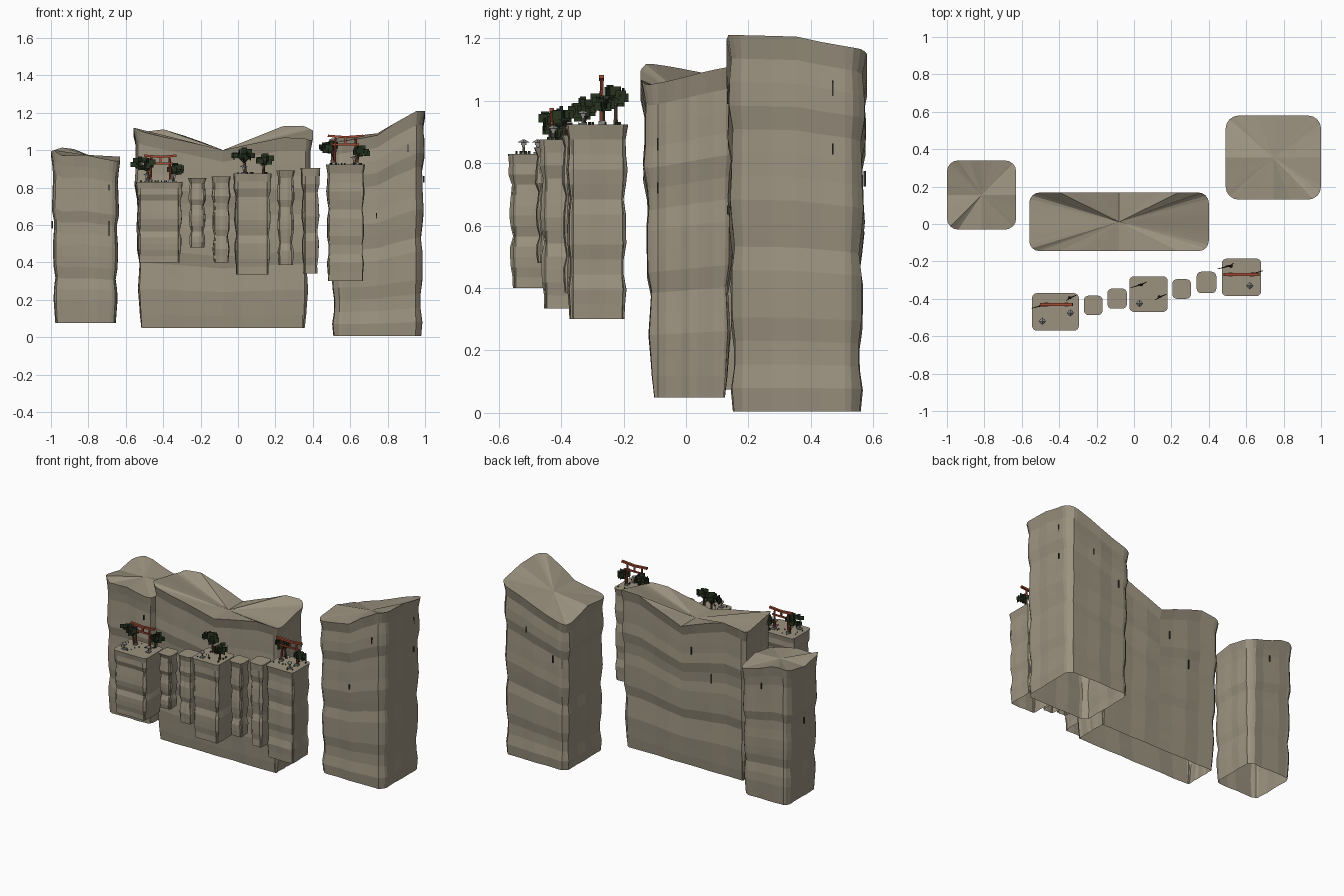
import bpy, bmesh, math, random
from mathutils import Matrix, Vector

if "Cube" in bpy.data.objects:
    bpy.data.objects.remove(bpy.data.objects["Cube"])

random.seed(7)


def material(name, rgb):
    m = bpy.data.materials.new(name)
    m.diffuse_color = (*rgb, 1)
    m.use_nodes = True
    m.node_tree.nodes["Principled BSDF"].inputs["Base Color"].default_value = m.diffuse_color
    return m


ROCK = material("tan rock", (0.33, 0.29, 0.215))
CRACK = material("dark crack", (0.03, 0.03, 0.025))
RED = material("red paint", (0.36, 0.07, 0.035))
LEAF = material("dark leaf", (0.022, 0.035, 0.015))
BARK = material("brown bark", (0.08, 0.05, 0.03))
STONE = material("grey stone", (0.25, 0.25, 0.24))


def finish(bm, name, mat):
    me = bpy.data.meshes.new(name)
    bm.to_mesh(me)
    bm.free()
    me.materials.append(mat)
    ob = bpy.data.objects.new(name, me)
    bpy.context.collection.objects.link(ob)
    return ob


def add_box(bm, c, s, rot=None):
    m = Matrix.Translation(c) @ (rot or Matrix()) @ Matrix.Diagonal((*s, 1))
    bmesh.ops.create_cube(bm, size=1, matrix=m)


def add_rod(bm, a, b, r1, r2, n=6):
    a, b = Vector(a), Vector(b)
    q = (b - a).to_track_quat('Z', 'Y').to_matrix().to_4x4()
    bmesh.ops.create_cone(bm, cap_ends=True, segments=n, radius1=r1, radius2=r2,
                          depth=(b - a).length, matrix=Matrix.Translation((a + b) / 2) @ q)


def outline(hx, hy, r, n_side, n_corner=4):
    """Rounded rectangle as (x, y, normal) tuples, anticlockwise."""
    pts = []
    corners = [(hx - r, hy - r), (r - hx, hy - r), (r - hx, r - hy), (hx - r, r - hy)]
    for i, (cx, cy) in enumerate(corners):
        for k in range(n_corner + 1):
            a = math.pi / 2 * (i + k / n_corner)
            n = Vector((math.cos(a), math.sin(a)))
            pts.append((cx + r * n.x, cy + r * n.y, n))
        nx, ny = corners[(i + 1) % 4]
        for k in range(1, n_side):
            t = k / n_side
            pts.append((cx + (nx - cx) * t + r * n.x, cy + (ny - cy) * t + r * n.y, n))
    return pts


def rim_height(u, v, rim):
    """Interpolate rim heights (u, v, z) around the outline by angle."""
    keys = sorted((math.atan2(b, a) % math.tau, z) for a, b, z in rim)
    keys = [(keys[-1][0] - math.tau, keys[-1][1])] + keys + [(keys[0][0] + math.tau, keys[0][1])]
    a = math.atan2(v, u) % math.tau
    for (a0, z0), (a1, z1) in zip(keys, keys[1:]):
        if a0 <= a <= a1:
            return z0 + (z1 - z0) * (a - a0) / max(a1 - a0, 1e-6)


def pillar(name, x0, x1, y0, y1, z0, rim, centre, r, amp, taper, rings, n_side):
    """Open-bottomed rock shaft with rippled walls and a fanned top."""
    cx, cy, hx, hy = (x0 + x1) / 2, (y0 + y1) / 2, (x1 - x0) / 2, (y1 - y0) / 2
    bm = bmesh.new()
    loops = []
    phase = random.uniform(0, 6)
    pts = outline(hx, hy, r, n_side)
    for i in range(rings + 1):
        t = i / rings
        ripple = math.sin(i * 1.45 + phase) + 0.5 * math.sin(i * 2.6 + 2 * phase)
        inset = 0 if i == rings else amp * (1.1 + 0.7 * ripple)
        inset += taper * (1 - t)
        ring = []
        for k, (x, y, n) in enumerate(pts):
            top = rim if isinstance(rim, float) else rim_height(x / hx, y / hy, rim)
            groove = amp * 0.35 * math.sin(k * 2.3 + phase)
            d = inset + (groove if i < rings else 0)
            ring.append(bm.verts.new((cx + x - n.x * d, cy + y - n.y * d, z0 + t * (top - z0))))
        loops.append(ring)
    m = len(pts)
    for a, b in zip(loops, loops[1:]):
        for k in range(m):
            bm.faces.new((a[k], a[(k + 1) % m], b[(k + 1) % m], b[k]))
    hub = bm.verts.new((cx, cy, centre))
    for k in range(m):
        bm.faces.new((loops[-1][k], loops[-1][(k + 1) % m], hub))
    return finish(bm, name, ROCK)


# Tall rear cliffs: rim points are in units of the half width and half depth
pillar("left_cliff", -1, -0.63, -0.03, 0.34, 0.075,
       [(-1, -1, 1.0), (-.7, -1, .97), (0, -1, .975), (1, -1, .94), (1, 0, .965), (1, 1, .93),
        (0, 1, .98), (-.55, 1, 1.02), (-1, 1, 1.0), (-1, 0, .97)],
       0.975, 0.06, 0.007, 0.015, 15, 4)
pillar("middle_cliff", -0.56, 0.40, -0.145, 0.168, 0.05,
       [(-1, -.9, 1.12), (-.72, -1, 1.075), (0, -1, 1.0), (.5, -1, 1.05), (.75, -1, 1.075),
        (1, -.9, 1.05), (1, .9, 1.11), (.75, 1, 1.145), (.5, 1, 1.09), (0, 1, 1.0),
        (-.45, 1, 1.08), (-.72, 1, 1.118), (-1, .9, 1.075)],
       1.0, 0.055, 0.008, 0.03, 15, 8)
pillar("right_cliff", 0.49, 1.0, 0.13, 0.58, 0.005,
       [(-1, -1, 1.04), (0, -1, 1.08), (.85, -1, 1.21), (1, -.85, 1.21), (1, 0, 1.205),
        (1, 1, 1.165), (0, 1, 1.08), (-1, 1, 1.0), (-1, 0, 1.06)],
       1.09, 0.07, 0.008, 0.015, 16, 4)

# Floating shelves and slim columns along the front
SHELVES = [
    ("left_shelf", -.545, -.295, -.57, -.37, .40, .83),
    ("column_a", -.268, -.168, -.487, -.383, .48, .85),
    ("column_b", -.142, -.038, -.453, -.345, .40, .86),
    ("middle_shelf", -.025, .18, -.47, -.28, .335, .875),
    ("column_c", .205, .305, -.40, -.295, .385, .89),
    ("column_d", .335, .44, -.37, -.255, .34, .905),
    ("right_shelf", .47, .68, -.385, -.185, .30, .923)]
for name, x0, x1, y0, y1, z0, z1 in SHELVES:
    pillar(name, x0, x1, y0, y1, z0, z1, z1, 0.025, 0.007, 0.006, 13, 3)


# Timber gates
def gate(name, x, y, z, s):
    bm = bmesh.new()
    for side in (-1, 1):
        add_rod(bm, (x + side * .055 * s, y, z), (x + side * .05 * s, y, z + .135 * s), .007, .006, 8)
        tilt = Matrix.Rotation(-side * 0.08, 4, 'Y')
        add_box(bm, (x + side * .044 * s, y, z + .14 * s), (.09 * s, .016, .012), tilt)
    add_box(bm, (x, y, z + .10 * s), (.135 * s, .009, .01))
    add_box(bm, (x, y, z + .12 * s), (.01, .008, .03))
    finish(bm, name, RED)
    bm = bmesh.new()
    for side in (-1, 1):
        add_box(bm, (x + side * .055 * s, y, z + .006), (.022, .022, .012))
    finish(bm, name + "_footings", STONE)


gate("left_gate", -.415, -.43, .83, .98)
gate("right_gate", .575, -.27, .923, 1.07)


# Bent trees with foliage made of upright leaf cards
def add_card(bm, c, w, h, yaw):
    dx, dy = math.cos(yaw) * w / 2, math.sin(yaw) * w / 2
    x, y, z = c
    bm.faces.new([bm.verts.new(p) for p in (
        (x - dx, y - dy, z - h / 2), (x + dx, y + dy, z - h / 2),
        (x + dx, y + dy, z + h / 2), (x - dx, y - dy, z + h / 2))])


def tree(name, x, y, z, lean, w, h):
    trunk, leaves = bmesh.new(), bmesh.new()
    mid, top = (x + lean * .3, y, z + h * .4), (x + lean, y, z + h * .8)
    add_rod(trunk, (x, y, z), mid, .008, .006)
    add_rod(trunk, mid, top, .006, .003)
    for side in (-1, 1):
        tip = Vector((x + lean + side * w * .3, y + side * .015, z + h * .72))
        add_rod(trunk, mid, tip, .004, .002)
    for _ in range(26):
        a, q = random.uniform(0, math.tau), random.random() ** .5
        c = (x + lean + math.cos(a) * q * (w / 2 - .014), y + random.uniform(-.025, .025),
             z + h * .7 + math.sin(a) * q * h * .2)
        add_card(leaves, c, .034, .027, random.uniform(-.6, 1.9))
    finish(trunk, name + "_trunk", BARK)
    finish(leaves, name + "_leaves", LEAF)


tree("tree_a", -.475, -.435, .83, -.03, .14, .14)
tree("tree_b", -.345, -.395, .83, .01, .09, .10)
tree("tree_c", .04, -.325, .875, -.015, .14, .14)
tree("tree_d", .135, -.39, .875, .01, .10, .105)
tree("tree_e", .52, -.225, .923, -.03, .14, .135)
tree("tree_f", .635, -.265, .923, .02, .11, .10)


# Small stone lanterns
def lantern(name, x, y, z):
    bm = bmesh.new()
    for zz, w, hh in ((.003, .026, .006), (.026, .01, .008), (.033, .017, .01)):
        add_box(bm, (x, y, z + zz), (w, w, hh))
    add_rod(bm, (x, y, z), (x, y, z + .026), .004, .004, 8)
    add_rod(bm, (x, y, z + .036), (x, y, z + .046), .02, .003, 4)
    finish(bm, name, STONE)


for i, p in enumerate([(-.49, -.52, .83), (-.34, -.475, .83), (.03, -.425, .875), (.62, -.33, .923)]):
    lantern(f"lantern_{i + 1}", *p)

# Grass tufts scattered over the wide shelves
grass = bmesh.new()
for name, x0, x1, y0, y1, z0, z1 in SHELVES:
    if "shelf" in name:
        for _ in range(16):
            c = (random.uniform(x0 + .02, x1 - .02), random.uniform(y0 + .02, y1 - .02), z1 + .004)
            add_card(grass, c, .009, .009, random.uniform(0, 3))
finish(grass, "grass_tufts", LEAF)

# Narrow cracks on the cliff walls
cracks = bmesh.new()
for x, y, z, h in [(-.69, -.026, .8, .03), (-.69, -.026, .58, .08), (.74, .136, .65, .03),
                   (.91, .136, 1.01, .04), (.993, .47, 1.04, .05), (.993, .47, .845, .035),
                   (.392, -.09, .72, .035), (.392, -.09, .86, .04), (.6, .572, .75, .05),
                   (.8, .572, .9, .04), (-.3, .16, .7, .06), (-.15, .16, .85, .05),
                   (-.994, .15, .6, .04), (-.8, .333, .85, .04)]:
    add_box(cracks, (x, y, z), (.005, .008, h) if abs(x) < .99 and x != .392 else (.008, .005, h))
finish(cracks, "wall_cracks", CRACK)
